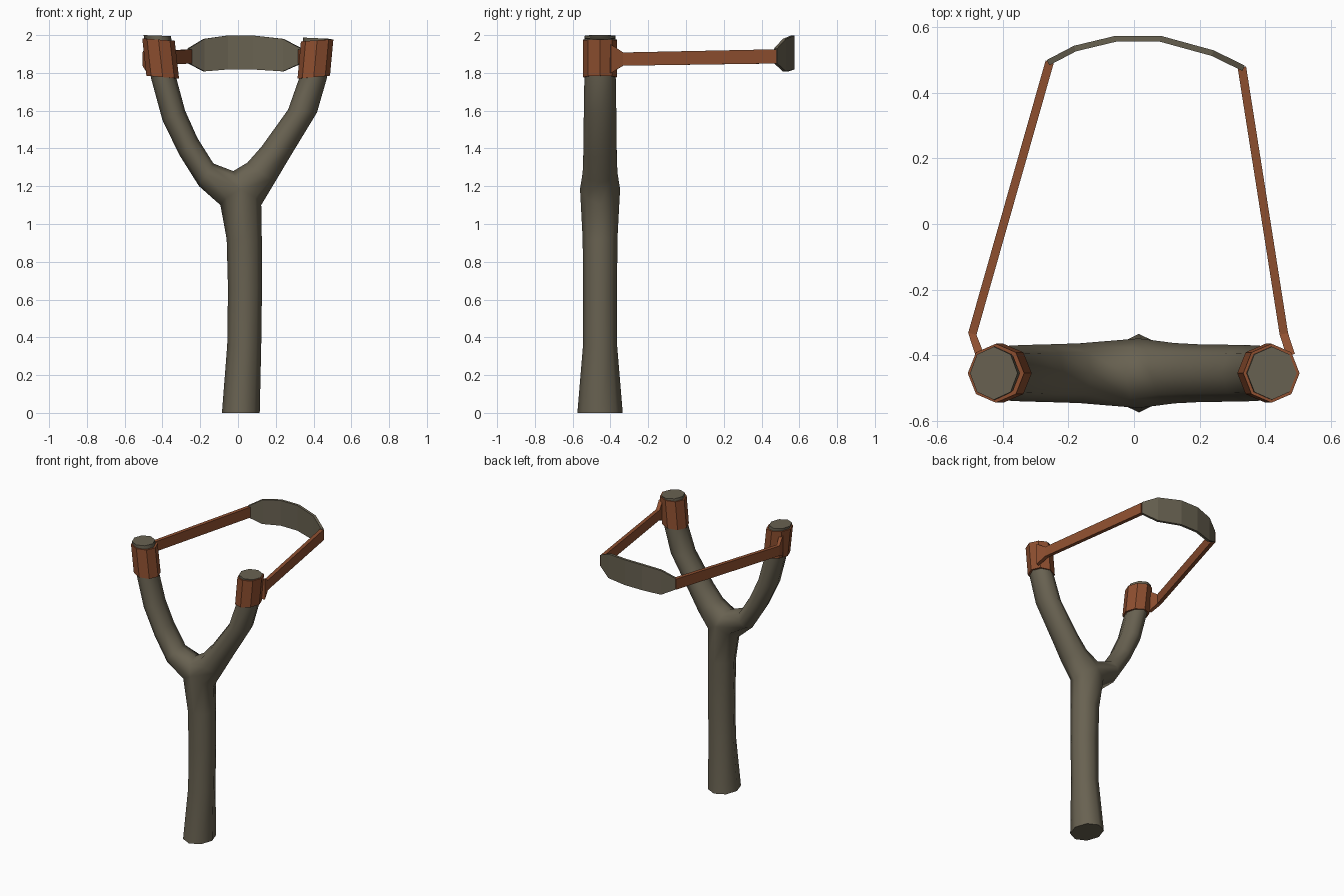
import bpy, bmesh, math
from mathutils import Vector

if "Cube" in bpy.data.objects:
    bpy.data.objects.remove(bpy.data.objects["Cube"])

Y0 = -0.455   # fork plane
N = 8         # sides of every round section


def material(name, rgb):
    m = bpy.data.materials.new(name)
    m.diffuse_color = (*rgb, 1)
    m.use_nodes = True
    m.node_tree.nodes["Principled BSDF"].inputs["Base Color"].default_value = m.diffuse_color
    return m


WOOD = material("grey brown", (0.14, 0.122, 0.083))
RUBBER = material("rust orange", (0.27, 0.078, 0.029))


def finish(bm, name, mat, smooth_angle=None):
    bmesh.ops.recalc_face_normals(bm, faces=bm.faces)
    me = bpy.data.meshes.new(name)
    bm.to_mesh(me)
    bm.free()
    me.materials.append(mat)
    if smooth_angle:
        for p in me.polygons:
            p.use_smooth = True
        me.set_sharp_from_angle(angle=math.radians(smooth_angle))
    ob = bpy.data.objects.new(name, me)
    bpy.context.collection.objects.link(ob)
    return ob


def ring(bm, left, right, ry):
    """Section spanned by its left and right (x, z) points; starts on the right."""
    l, r = Vector((left[0], Y0, left[1])), Vector((right[0], Y0, right[1]))
    c, u = (l + r) / 2, (r - l) / 2
    out = []
    for i in range(N):
        a = 2 * math.pi * i / N
        out.append(bm.verts.new(c + u * math.cos(a) + Vector((0, ry * math.sin(a), 0))))
    return out


def bridge(bm, a, b):
    n = len(a)
    for i in range(n):
        j = (i + 1) % n
        bm.faces.new((a[i], a[j], b[j], b[i]))


def loft(bm, rings):
    for a, b in zip(rings, rings[1:]):
        bridge(bm, a, b)


# Forked handle: one skin, the top handle ring splits into two prongs
bm = bmesh.new()
handle = [ring(bm, (x - r, z), (x + r, z), ry) for x, z, r, ry in (
    (0.015, 0.0, 0.10, 0.12), (0.033, 0.36, 0.09, 0.09), (0.037, 0.66, 0.09, 0.09),
    (0.033, 0.92, 0.093, 0.092))]
split = ring(bm, (-0.093, 1.10), (0.123, 1.10), 0.106)
for i, dz in {1: 0.04, 2: 0.085, 3: 0.04, 5: 0.04, 6: 0.085, 7: 0.04}.items():
    split[i].co.z += dz
loft(bm, handle + [split])
bm.faces.new(handle[0])
# crotch saddle from back to front
back, mid, front = [bm.verts.new(p) for p in (
    (-0.01, Y0 + 0.078, 1.25), (-0.025, Y0, 1.28), (-0.01, Y0 - 0.078, 1.25))]
left_start = [mid, back] + split[2:7] + [front]
right_start = split[0:3] + [back, mid, front] + split[6:8]
left_pairs = [((-0.206, 1.20), (-0.13, 1.32), 0.091), ((-0.31, 1.365), (-0.215, 1.455), 0.088),
              ((-0.40, 1.55), (-0.28, 1.60), 0.086), ((-0.46, 1.77), (-0.33, 1.785), 0.083),
              ((-0.50, 2.0), (-0.355, 1.995), 0.081)]
right_pairs = [((0.05, 1.325), (0.195, 1.22), 0.092), ((0.125, 1.41), (0.275, 1.355), 0.088),
               ((0.265, 1.605), (0.418, 1.59), 0.086), ((0.325, 1.775), (0.47, 1.77), 0.083),
               ((0.345, 1.987), (0.496, 1.98), 0.081)]
for start, pairs in ((left_start, left_pairs), (right_start, right_pairs)):
    rings = [ring(bm, *p) for p in pairs]
    loft(bm, [start] + rings)
    bm.faces.new(rings[-1])
finish(bm, "forked_handle", WOOD, 60)


# Rubber wraps: sleeves around the prong tips
def wrap(name, bl, br, tl, tr):
    bm = bmesh.new()
    t = 0.014
    rings = [ring(bm, bl, br, 0.09), ring(bm, tl, tr, 0.09),
             ring(bm, (tl[0] + t, tl[1]), (tr[0] - t, tr[1]), 0.076),
             ring(bm, (bl[0] + t, bl[1]), (br[0] - t, br[1]), 0.076)]
    loft(bm, rings + rings[:1])
    finish(bm, name, RUBBER)


wrap("left_wrap", (-0.485, 1.785), (-0.312, 1.77), (-0.507, 1.982), (-0.335, 1.97))
wrap("right_wrap", (0.315, 1.77), (0.487, 1.785), (0.333, 1.967), (0.505, 1.978))


# Upright ribbons: straps and pouch, points are (x, y, z low, z high)
def ribbon(name, points, thick, mat):
    bm = bmesh.new()
    sections = []
    for i, (x, y, lo, hi) in enumerate(points):
        p, q = points[max(i - 1, 0)], points[min(i + 1, len(points) - 1)]
        d = Vector((q[0] - p[0], q[1] - p[1])).normalized()
        nx, ny = -d.y * thick / 2, d.x * thick / 2
        sections.append([bm.verts.new(c) for c in (
            (x - nx, y - ny, lo), (x + nx, y + ny, lo),
            (x + nx, y + ny, hi), (x - nx, y - ny, hi))])
    loft(bm, sections)
    bm.faces.new(sections[0])
    bm.faces.new(sections[-1])
    finish(bm, name, mat)


ribbon("left_strap", [(-0.470, -0.40, 1.80, 1.95), (-0.493, -0.335, 1.838, 1.908),
                      (-0.257, 0.495, 1.85, 1.925)], 0.026, RUBBER)
ribbon("right_strap", [(0.478, -0.40, 1.80, 1.95), (0.457, -0.335, 1.838, 1.908),
                       (0.329, 0.478, 1.85, 1.925)], 0.026, RUBBER)
ribbon("pouch", [(-0.262, 0.492, 1.85, 1.93), (-0.18, 0.535, 1.808, 1.98),
                 (-0.055, 0.565, 1.818, 1.998), (0.08, 0.565, 1.818, 1.998),
                 (0.24, 0.521, 1.808, 1.98), (0.334, 0.475, 1.85, 1.93)], 0.018, WOOD)
